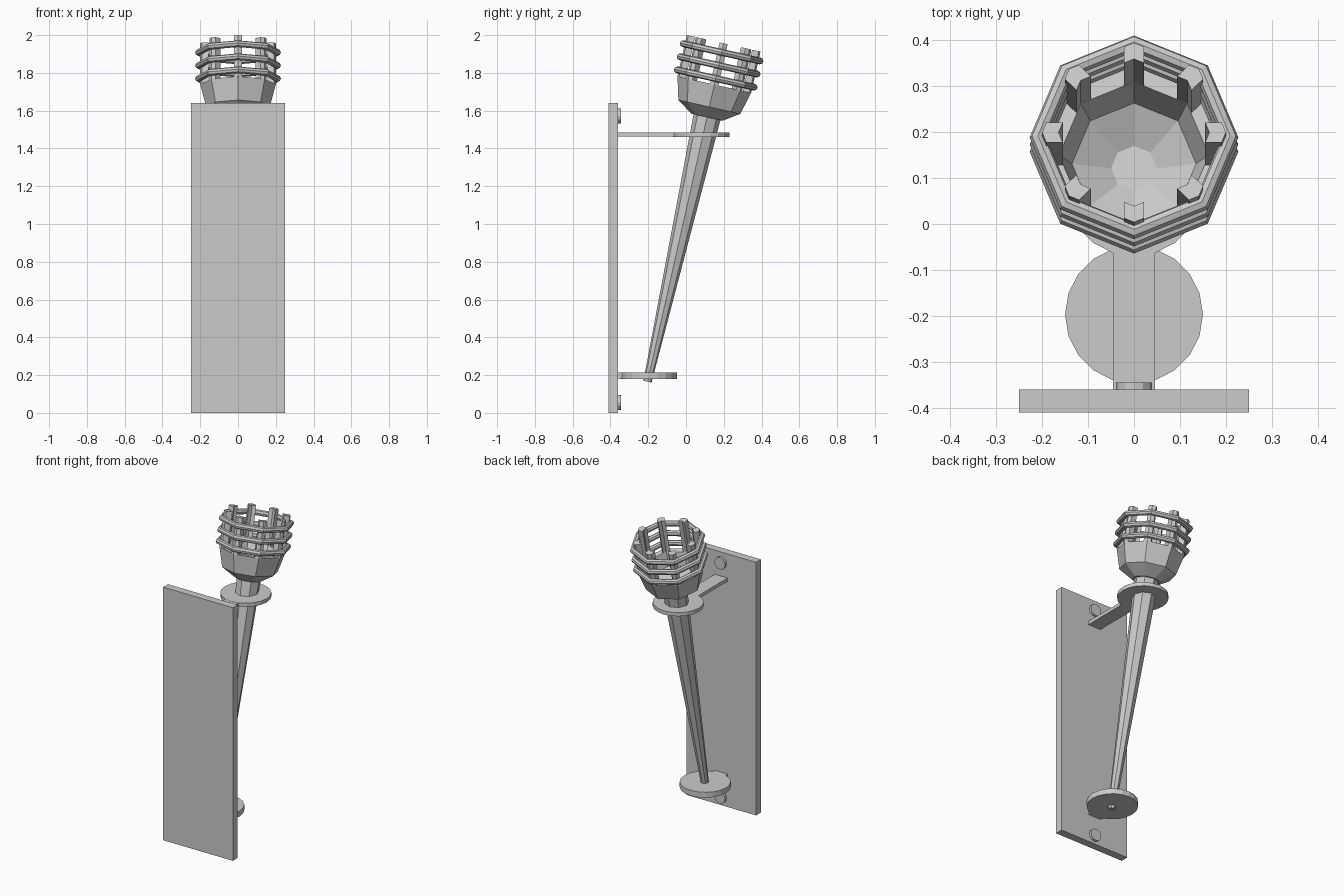
import bpy, bmesh
from math import sin, cos, tan, pi, radians
from mathutils import Matrix

if "Cube" in bpy.data.objects:
    bpy.data.objects.remove(bpy.data.objects["Cube"])

# Tilted torch frame: origin at the centre of the bowl rim
TORCH = Matrix.Translation((0, 0.15, 1.738)) @ Matrix.Rotation(radians(-12.68), 4, 'X')


def make(name, bm, matrix=Matrix()):
    bmesh.ops.recalc_face_normals(bm, faces=bm.faces)
    bm.transform(matrix)
    mesh = bpy.data.meshes.new(name)
    bm.to_mesh(mesh)
    bm.free()
    ob = bpy.data.objects.new(name, mesh)
    bpy.context.collection.objects.link(ob)
    return ob


def box(name, lo, hi):
    bm = bmesh.new()
    bmesh.ops.create_cube(bm, size=1)
    for v in bm.verts:
        v.co = [(l + h) / 2 + c * (h - l) for l, h, c in zip(lo, hi, v.co)]
    return make(name, bm)


def lathe(name, profile, sides, matrix, loop=False):
    """Revolve (radius, height) points; caps the ends unless the profile is a loop."""
    bm = bmesh.new()
    rows = [[bm.verts.new((r * cos(2 * pi * i / sides), r * sin(2 * pi * i / sides), z))
             for i in range(sides)] for r, z in profile]
    pairs = list(zip(rows, rows[1:]))
    if loop:
        pairs.append((rows[-1], rows[0]))
    else:
        bm.faces.new(rows[0])
        bm.faces.new(rows[-1])
    for a, b in pairs:
        for i in range(sides):
            j = (i + 1) % sides
            bm.faces.new((a[i], a[j], b[j], b[i]))
    return make(name, bm, matrix)


# Wall plate and bolts
box("wall_plate", (-0.25, -0.41, 0), (0.25, -0.36, 1.64))
for name, z in (("lower_bolt", 0.055), ("upper_bolt", 1.572)):
    m = Matrix.Translation((0, -0.36, z)) @ Matrix.Rotation(-pi / 2, 4, 'X')
    lathe(name, [(0.039, -0.005), (0.039, 0.015)], 12, m)

# Brackets: arm plus round disc
for name, y, z0, z1 in (("lower", -0.197, 0.18, 0.215), ("upper", 0.08, 1.461, 1.485)):
    box(name + "_arm", (-0.046, -0.362, z0 + 0.001), (0.046, y - 0.12, z1 - 0.001))
    lathe(name + "_disc", [(0.15, z0), (0.15, z1)], 20, Matrix.Translation((0, y, 0)))

# Tapered shaft
lathe("shaft", [(0.022, -1.612), (0.073, -0.17)], 8, TORCH)

# Hollow bowl
lathe("bowl", [(0.085, -0.177), (0.168, -0.121), (0.2, 0), (0.163, 0),
               (0.135, -0.085), (0.05, -0.132)], 8, TORCH)

# Cage rings
for k in range(3):
    h = 0.033 + 0.071 * k
    tube = [(0.209 + 0.018 * cos(pi * i / 4), h + 0.018 * sin(pi * i / 4)) for i in range(8)]
    lathe(f"cage_ring_{k + 1}", tube, 8, TORCH, loop=True)

# Cage bars bent round each rim corner
w = 0.022
drop = w * tan(pi / 8)
section = [(0.2, 0), (0.2 - drop, w), (0.164 - drop, w), (0.164, 0),
           (0.164 - drop, -w), (0.2 - drop, -w)]
for k in range(8):
    bm = bmesh.new()
    lower = [bm.verts.new((x, y, -0.002)) for x, y in section]
    upper = [bm.verts.new((x, y, 0.224)) for x, y in section]
    for i in range(6):
        j = (i + 1) % 6
        bm.faces.new((lower[i], lower[j], upper[j], upper[i]))
    bm.faces.new(lower)
    bm.faces.new(upper)
    make(f"cage_bar_{k + 1}", bm, TORCH @ Matrix.Rotation(k * pi / 4, 4, 'Z'))
